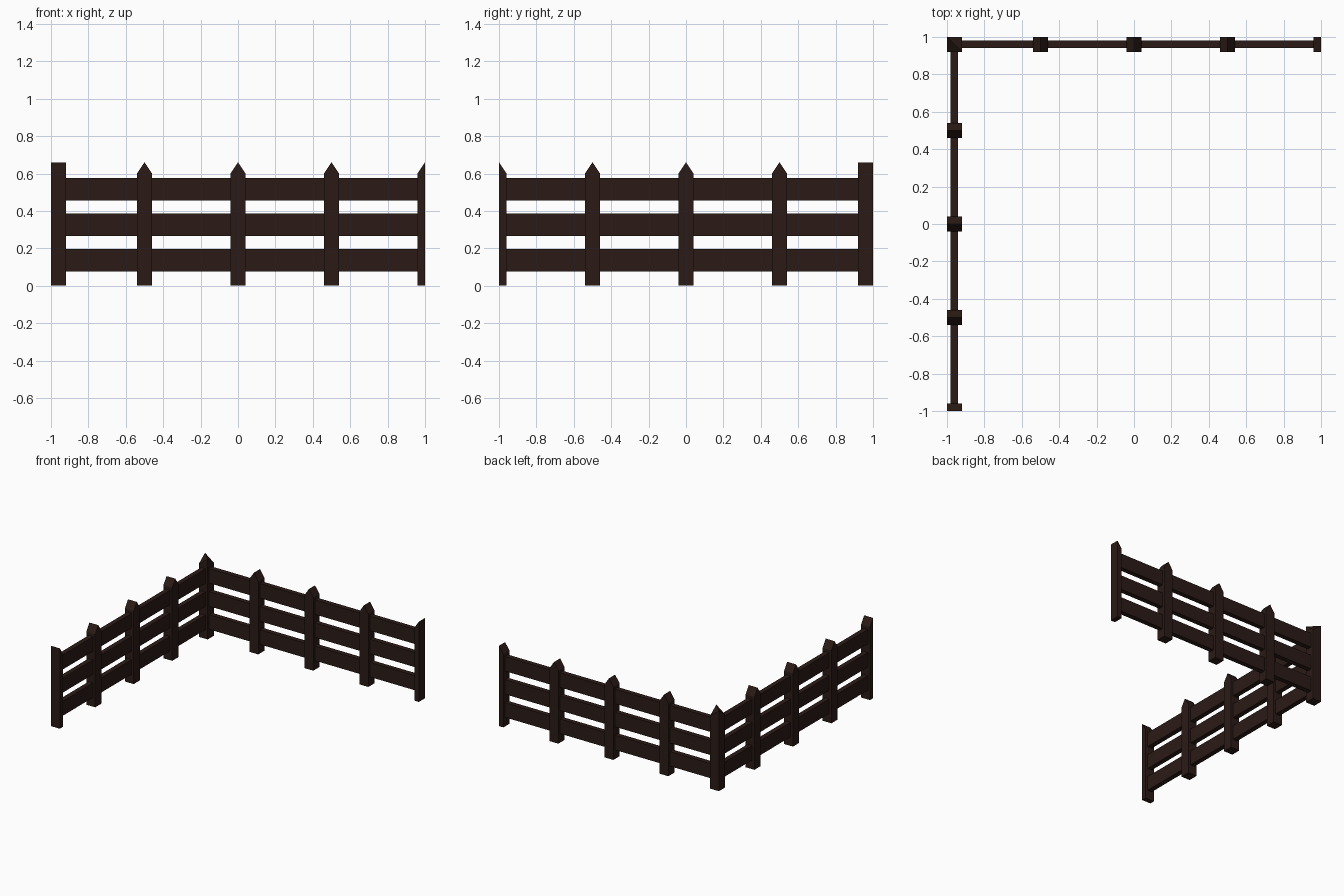
import bpy, bmesh
from mathutils import Matrix

if "Cube" in bpy.data.objects:
    bpy.data.objects.remove(bpy.data.objects["Cube"])

W, MID = 0.08, 0.96            # post width, fence centre line
SHOULDER, PEAK = 0.60, 0.66    # post heights

wood = bpy.data.materials.new("dark_wood")
wood.diffuse_color = (0.024, 0.011, 0.008, 1)
wood.use_nodes = True
wood.node_tree.nodes["Principled BSDF"].inputs["Base Color"].default_value = wood.diffuse_color

# Swaps the back run (along x) into the left run (along y)
TURN = Matrix(((0, -1, 0, 0), (-1, 0, 0, 0), (0, 0, 1, 0), (0, 0, 0, 1)))


def finish(name, bm, turned=False):
    if turned:
        bm.transform(TURN)
    bmesh.ops.recalc_face_normals(bm, faces=bm.faces)
    me = bpy.data.meshes.new(name)
    bm.to_mesh(me)
    bm.free()
    me.materials.append(wood)
    bpy.context.collection.objects.link(bpy.data.objects.new(name, me))


def prism(name, profile, y0, y1, turned):
    """Extrude an x-z profile from y0 to y1."""
    bm = bmesh.new()
    face = bm.faces.new([bm.verts.new((x, y0, z)) for x, z in profile])
    ext = bmesh.ops.extrude_face_region(bm, geom=[face])
    moved = [v for v in ext["geom"] if isinstance(v, bmesh.types.BMVert)]
    bmesh.ops.translate(bm, verts=moved, vec=(0, y1 - y0, 0))
    finish(name, bm, turned)


for side, turned in (("back", False), ("left", True)):
    # Pointed posts
    for i, x in enumerate((-0.5, 0, 0.5)):
        a, b = x - W / 2, x + W / 2
        prism(f"{side}_post_{i + 1}",
              [(a, 0), (b, 0), (b, SHOULDER), (x, PEAK), (a, SHOULDER)],
              1 - W, 1, turned)
    # Half post at the open end
    prism(f"{side}_end_half_post",
          [(MID, 0), (1, 0), (1, PEAK), (MID, SHOULDER)], 1 - W, 1, turned)
    # Three flat rails
    for i, z in enumerate((0.075, 0.265, 0.455)):
        prism(f"{side}_rail_{i + 1}",
              [(-MID, z), (0.98, z), (0.98, z + 0.12), (-MID, z + 0.12)],
              MID - 0.02, MID + 0.02, turned)

# Corner post, its ridge running along the mitre diagonal
bm = bmesh.new()
plan = [(-1, 1, PEAK), (-1, 1 - W, SHOULDER), (W - 1, 1 - W, PEAK), (W - 1, 1, SHOULDER)]
low = [bm.verts.new((x, y, 0)) for x, y, z in plan]
top = [bm.verts.new(p) for p in plan]
bm.faces.new(low)
for i in range(4):
    j = (i + 1) % 4
    bm.faces.new((low[i], low[j], top[j], top[i]))
bm.faces.new((top[0], top[1], top[2]))
bm.faces.new((top[0], top[2], top[3]))
finish("corner_post", bm)
